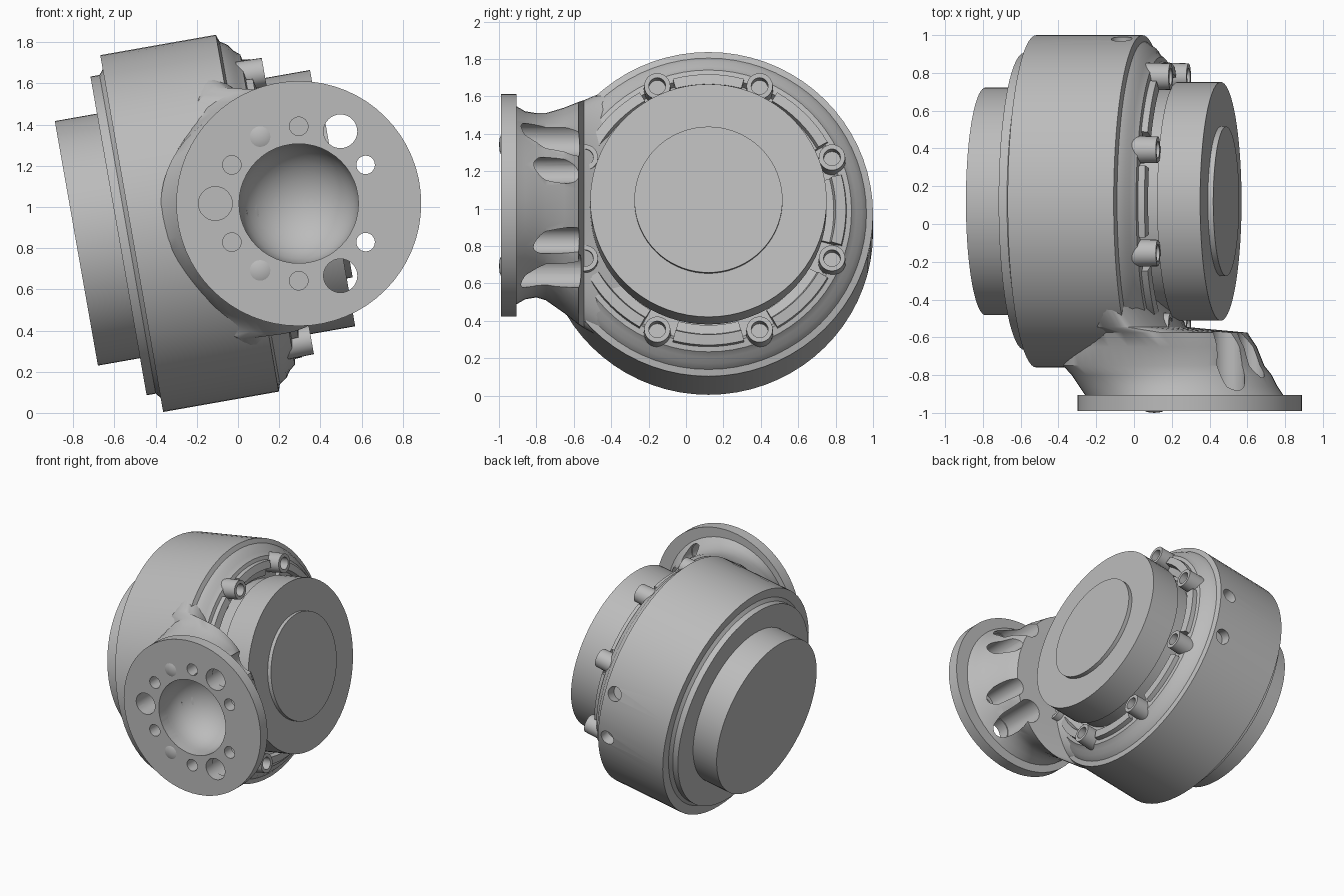
import bpy, bmesh, math
from mathutils import Matrix, Vector

if "Cube" in bpy.data.objects:
    bpy.data.objects.remove(bpy.data.objects["Cube"], do_unlink=True)

metal = bpy.data.materials.new("plain grey metal")
metal.use_nodes = True
grey = (0.5, 0.5, 0.5, 1)
metal.diffuse_color = grey
metal.node_tree.nodes["Principled BSDF"].inputs["Base Color"].default_value = grey

# Local frames: +z runs along the tilted drum axis, or out of the mounting flange
DRUM = Matrix.Translation((0.045, 0.12, 0.97)) @ Matrix.Rotation(math.radians(80), 4, 'Y')
FLANGE = Matrix.Translation((0.295, 0, 1.017)) @ Matrix.Rotation(math.radians(90), 4, 'X')


def finish(name, bm, matrix=Matrix()):
    bmesh.ops.remove_doubles(bm, verts=bm.verts, dist=0.0001)
    bmesh.ops.recalc_face_normals(bm, faces=bm.faces)
    mesh = bpy.data.meshes.new(name)
    bm.to_mesh(mesh)
    bm.free()
    mesh.materials.append(metal)
    ob = bpy.data.objects.new(name, mesh)
    bpy.context.collection.objects.link(ob)
    ob.matrix_world = matrix
    return ob


def lathe(name, profile, matrix, steps=64):
    """Spin (radius, height) points a full turn about local z."""
    bm = bmesh.new()
    vs = [bm.verts.new((r, 0, h)) for r, h in profile]
    edges = [bm.edges.new(p) for p in zip(vs, vs[1:])]
    bmesh.ops.spin(bm, geom=vs + edges, cent=(0, 0, 0), axis=(0, 0, 1),
                   angle=math.tau, steps=steps)
    return finish(name, bm, matrix)


def rod(name, radius, low, high, matrix, steps=32):
    return lathe(name, [(0, low), (radius, low), (radius, high), (0, high)], matrix, steps)


def polar(matrix, degrees, radius):
    a = math.radians(degrees)
    return matrix @ Matrix.Translation((radius * math.cos(a), radius * math.sin(a), 0))


def cut(target, cutters):
    for c in cutters:
        c.hide_render = True
        mod = target.modifiers.new("cut", 'BOOLEAN')
        mod.operation = 'DIFFERENCE'
        mod.solver = 'EXACT'
        mod.object = c
        bpy.context.view_layer.objects.active = target
        bpy.ops.object.modifier_apply(modifier=mod.name)


# Drum housing with stepped back and sloping front shoulder
drum = lathe("drum_housing", [
    (0, -0.843), (0.603, -0.843), (0.603, -0.635), (0.786, -0.635), (0.786, -0.59),
    (0.81, -0.57), (0.88, -0.57), (0.88, 0), (0.845, 0.012), (0.82, 0.05),
    (0.79, 0.07), (0.765, 0.1), (0.72, 0.11), (0.7, 0.07), (0.6, 0.07),
    (0.6, 0.22), (0, 0.22)], DRUM, 72)
side_holes = [rod("side_hole_cutter", 0.055, 0.8, 1.0,
                  DRUM @ Matrix.Translation((0, 0, -0.08))
                  @ Matrix.Rotation(math.radians(s * 12), 4, 'Z')
                  @ Matrix.Rotation(math.radians(-90), 4, 'X')) for s in (-1, 1)]
cut(drum, side_holes)

# Round end cap and its raised centre
lathe("end_cap", [(0, 0.19), (0.632, 0.19), (0.632, 0.421), (0.396, 0.421),
                  (0.396, 0.45), (0, 0.45)], DRUM, 72)

# Ring of hollow screw bosses with curved pads between them
for i in range(8):
    angle = 22.5 + 45 * i
    lathe("screw_boss", [(0, 0.02), (0.075, 0.02), (0.07, 0.2), (0.045, 0.2),
                         (0.045, 0.12), (0, 0.12)], polar(DRUM, angle, 0.715), 24)
    bm = bmesh.new()
    section = [bm.verts.new((r, 0, h)) for r, h in
               ((0.62, 0.03), (0.745, 0.03), (0.735, 0.14), (0.68, 0.15), (0.67, 0.11), (0.62, 0.1))]
    face = bm.faces.new(section)
    out = bmesh.ops.extrude_face_region(bm, geom=[face])
    start = [v for v in out["geom"] if isinstance(v, bmesh.types.BMVert)]
    bmesh.ops.delete(bm, geom=[f for f in bm.faces], context='FACES_ONLY')
    bmesh.ops.delete(bm, geom=start, context='VERTS')
    bmesh.ops.spin(bm, geom=bm.verts[:] + bm.edges[:], cent=(0, 0, 0), axis=(0, 0, 1),
                   angle=math.radians(30), steps=8)
    bmesh.ops.holes_fill(bm, edges=[e for e in bm.edges if e.is_boundary], sides=0)
    finish("curved_pad", bm, DRUM @ Matrix.Rotation(math.radians(angle + 7.5), 4, 'Z'))

# Arm lofted through oval sections: y, left, right, bottom, top
sections = [(-0.92, -0.25, 0.8, 0.48, 1.555), (-0.86, -0.29, 0.76, 0.515, 1.52),
            (-0.80, -0.33, 0.73, 0.525, 1.51), (-0.75, -0.375, 0.69, 0.51, 1.51),
            (-0.65, -0.37, 0.65, 0.44, 1.54), (-0.575, -0.34, 0.6, 0.38, 1.57),
            (-0.545, -0.3, 0.27, 0.36, 1.58), (-0.40, -0.25, 0.2, 0.28, 1.64),
            (-0.20, -0.2, 0.13, 0.2, 1.71)]
bm = bmesh.new()
rings = []
N = 56
for y, x0, x1, z0, z1 in sections:
    lean = 0.176 * min(1, max(0, (y + 0.65) / 0.2))
    ring = []
    for k in range(N):
        a = math.tau * k / N
        dz = (z1 - z0) / 2 * math.sin(a)
        x = (x0 + x1) / 2 + (x1 - x0) / 2 * math.cos(a) - lean * dz
        ring.append(bm.verts.new((x, y, (z0 + z1) / 2 + dz)))
    rings.append(ring)
for a, b in zip(rings, rings[1:]):
    for k in range(N):
        j = (k + 1) % N
        bm.faces.new((a[k], a[j], b[j], b[k]))
bm.faces.new(rings[0])
bm.faces.new(rings[-1])
arm = finish("flange_arm", bm)

# Mounting flange
flange = rod("mounting_flange", 0.595, 0.905, 0.99, FLANGE, 64)

# Domed central bore, through flange and arm
bore = lathe("bore_cutter", [(0, 1.05), (0.29, 1.05), (0.29, 0.88)] +
             [(0.29 * math.cos(a), 0.88 - 0.26 * math.sin(a))
              for a in [math.pi / 2 * i / 8 for i in range(1, 8)]] + [(0, 0.62)], FLANGE, 48)

# Bolt holes; those on the open side run into clearance pockets
shared, pockets, flange_only = [bore], [], []
holes = [(30 + 60 * i, 0.375, 0.045) for i in range(6)]
holes += [(a, 0.405, 0.082) for a in (60, 180, 300)]
for angle, dist, radius in holes:
    where = polar(FLANGE, angle, dist)
    if angle in (30, 60, 300, 330):
        flange_only.append(rod("hole_cutter", radius, 0.85, 1.05, where))
        wide = 0.088 if radius > 0.05 else 0.07
        pockets.append(rod("pocket_cutter", wide, 0.5, 0.93, where))
    else:
        shared.append(rod("hole_cutter", radius, 0.78, 1.05, where))
cut(flange, shared + flange_only)
cut(arm, shared + pockets)
for c in side_holes + shared + pockets + flange_only:
    bpy.data.objects.remove(c, do_unlink=True)

# Two shallow locating domes on the flange face
for angle in (120, 240):
    lathe("locating_dome", [(0, 0.98), (0.05, 0.98), (0.05, 0.99), (0.035, 0.996), (0, 1.0)],
          polar(FLANGE, angle, 0.375), 24)

# Smooth shading with crisp machined edges
bpy.ops.object.select_all(action='DESELECT')
for ob in bpy.context.collection.objects:
    if ob.type == 'MESH' and metal.name in ob.data.materials:
        ob.select_set(True)
        bpy.context.view_layer.objects.active = ob
bpy.ops.object.shade_smooth_by_angle(angle=math.radians(35))
